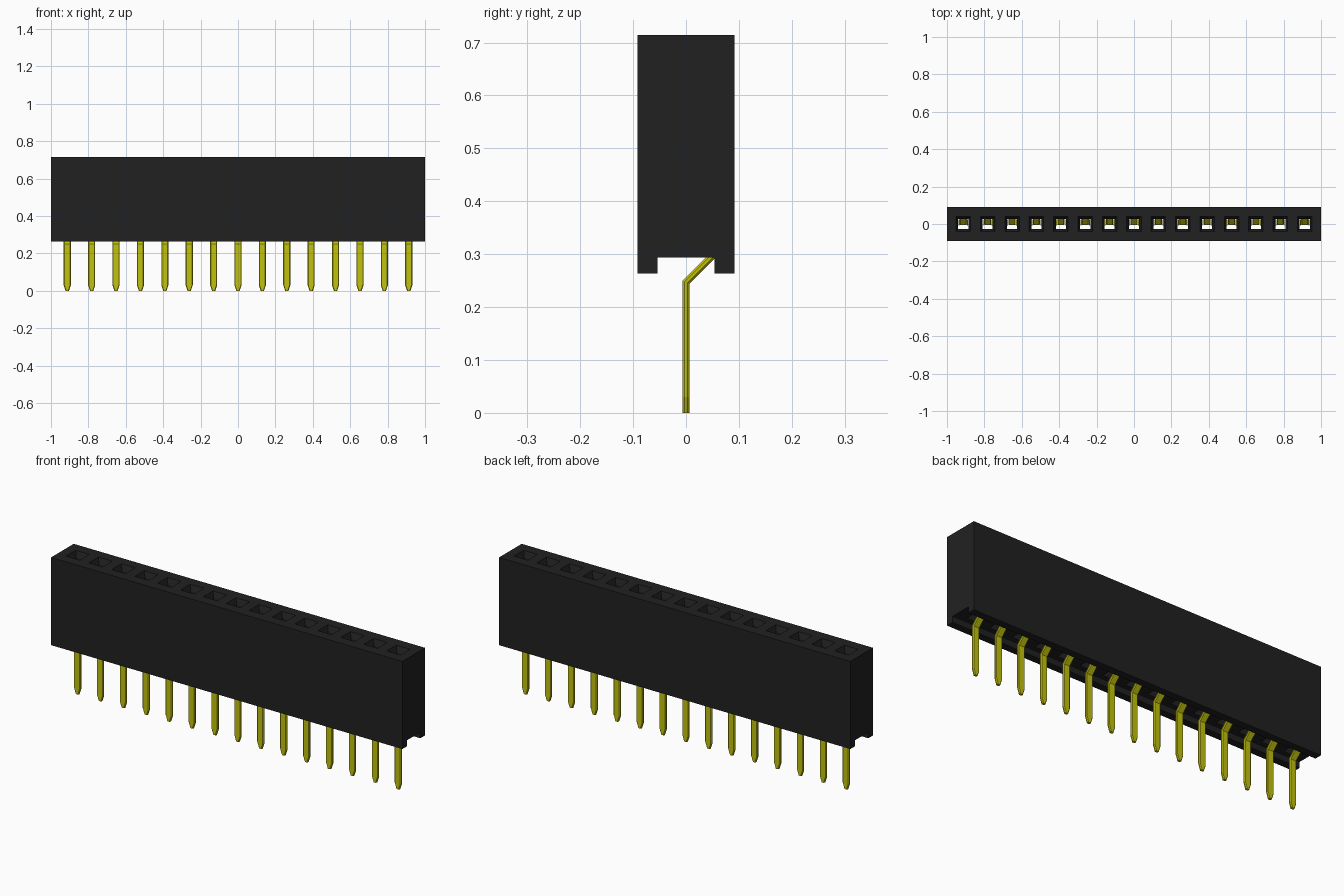
import bpy, bmesh
from mathutils import Vector

if "Cube" in bpy.data.objects:
    bpy.data.objects.remove(bpy.data.objects["Cube"])

COUNT, PITCH = 15, 0.1304
CENTRES = [(i - (COUNT - 1) / 2) * PITCH for i in range(COUNT)]
TOP, CEILING, BOTTOM = 0.714, 0.294, 0.263


def material(name, colour):
    m = bpy.data.materials.new(name)
    m.use_nodes = True
    m.diffuse_color = (*colour, 1)
    m.node_tree.nodes["Principled BSDF"].inputs["Base Color"].default_value = (*colour, 1)
    return m


black = material("black plastic", (0.0152, 0.0152, 0.0152))
gold = material("gold metal", (0.54, 0.54, 0.005))


def finish(name, bm, mat):
    bmesh.ops.recalc_face_normals(bm, faces=bm.faces)
    mesh = bpy.data.meshes.new(name)
    bm.to_mesh(mesh)
    bm.free()
    mesh.materials.append(mat)
    obj = bpy.data.objects.new(name, mesh)
    bpy.context.collection.objects.link(obj)
    return obj


def loft(bm, rings):
    """Skin a list of matching point rings and cap both ends."""
    loops = [[bm.verts.new(p) for p in ring] for ring in rings]
    for a, b in zip(loops, loops[1:]):
        for i in range(len(a)):
            j = (i + 1) % len(a)
            bm.faces.new((a[i], a[j], b[j], b[i]))
    bm.faces.new(loops[0])
    bm.faces.new(loops[-1])


def square(x, half, z):
    return [(x + sx * half, sy * half, z) for sx, sy in ((-1, -1), (1, -1), (1, 1), (-1, 1))]


# Housing: channel-bottomed profile extruded along the row
half_y, notch = 0.092, 0.054
profile = [(-half_y, BOTTOM), (-notch, BOTTOM), (-notch, CEILING), (notch, CEILING),
           (notch, BOTTOM), (half_y, BOTTOM), (half_y, TOP), (-half_y, TOP)]
bm = bmesh.new()
loft(bm, [[(x, y, z) for y, z in profile] for x in (-1, 1)])
housing = finish("housing", bm, black)

# Sockets: tapered mouths leading into straight through holes
bm = bmesh.new()
for x in CENTRES:
    loft(bm, [square(x, 0.027, CEILING - 0.02), square(x, 0.027, TOP - 0.03),
              square(x, 0.039, TOP), square(x, 0.039, TOP + 0.02)])
cutter = finish("socket_cutter", bm, black)
cutter.hide_render = True
cut = housing.modifiers.new("sockets", "BOOLEAN")
cut.operation, cut.solver, cut.object = "DIFFERENCE", "EXACT", cutter
bpy.context.view_layer.objects.active = housing
bpy.ops.object.modifier_apply(modifier=cut.name)
bpy.data.objects.remove(cutter)


# Pins: chamfered flat bar with a pointed tip, cranked back into the housing
def pin_ring(x, y, z, half_w, lean):
    t, c = 0.0066, 0.004
    outline = [(-half_w + c, -t), (half_w - c, -t), (half_w, -t + c), (half_w, t - c),
               (half_w - c, t), (-half_w + c, t), (-half_w, t - c), (-half_w, -t + c)]
    return [(x + u, y + v, z - v * lean) for u, v in outline]


WIDE = 0.019
for i, x in enumerate(CENTRES):
    bm = bmesh.new()
    loft(bm, [pin_ring(x, 0, 0, 0.009, 0), pin_ring(x, 0, 0.03, WIDE, 0),
              pin_ring(x, 0, 0.247, WIDE, 0.41), pin_ring(x, 0.052, 0.299, WIDE, 0.41),
              pin_ring(x, 0.052, 0.36, WIDE, 0)])
    finish(f"pin_{i + 1}", bm, gold)

    # Contact: a pair of thin spring leaves inside the socket
    bm = bmesh.new()
    for side in (-1, 1):
        cube = bmesh.ops.create_cube(bm, size=1)
        bmesh.ops.scale(bm, vec=(0.005, 0.03, 0.28), verts=cube["verts"])
        bmesh.ops.translate(bm, vec=Vector((x + side * 0.0235, 0.008, 0.44)), verts=cube["verts"])
    finish(f"contact_{i + 1}", bm, gold)
